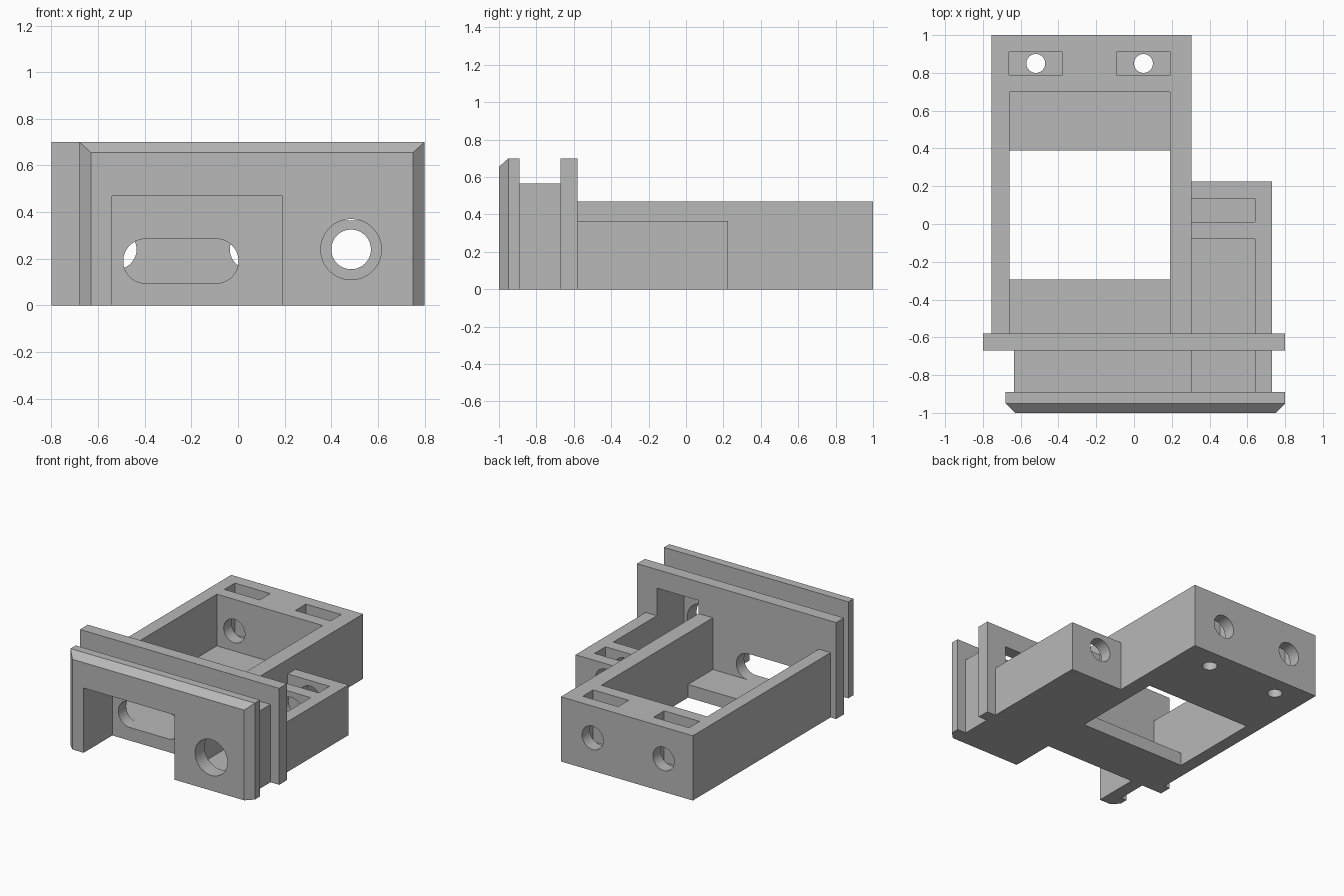
import bpy
import bmesh
import math
from mathutils import Matrix

if "Cube" in bpy.data.objects:
    bpy.data.objects.remove(bpy.data.objects["Cube"], do_unlink=True)

grey = bpy.data.materials.new("plain_grey")
grey.use_nodes = True
colour = (0.48, 0.48, 0.48, 1)
grey.diffuse_color = colour
grey.node_tree.nodes["Principled BSDF"].inputs["Base Color"].default_value = colour


def finish(bm, name):
    bmesh.ops.recalc_face_normals(bm, faces=bm.faces)
    mesh = bpy.data.meshes.new(name)
    bm.to_mesh(mesh)
    bm.free()
    mesh.materials.append(grey)
    ob = bpy.data.objects.new(name, mesh)
    bpy.context.collection.objects.link(ob)
    return ob


def box(name, x, y, z):
    """Box from (low, high) ranges on each axis."""
    bm = bmesh.new()
    bmesh.ops.create_cube(bm, size=1)
    for v in bm.verts:
        v.co = [r[0] if c < 0 else r[1] for c, r in zip(v.co, (x, y, z))]
    return finish(bm, name)


def rod(name, centre, radius, length, axis="Y", stretch=0):
    """Round cutter; stretch pulls it apart along x into a slot shape."""
    bm = bmesh.new()
    bmesh.ops.create_cone(bm, cap_ends=True, segments=64, radius1=radius,
                          radius2=radius, depth=length)
    for v in bm.verts:
        v.co.x += math.copysign(stretch, v.co.x)
    if axis == "Y":
        bm.transform(Matrix.Rotation(math.pi / 2, 4, "X"))
    bm.transform(Matrix.Translation(centre))
    return finish(bm, name)


def carve(part, cutters):
    """Subtract every cutter from the part, then discard the cutters."""
    bpy.context.view_layer.objects.active = part
    for cutter in cutters:
        cutter.hide_render = True
        mod = part.modifiers.new("cut", "BOOLEAN")
        mod.operation = "DIFFERENCE"
        mod.solver = "EXACT"
        mod.object = cutter
        bpy.ops.object.modifier_apply(modifier=mod.name)
        bpy.data.objects.remove(cutter, do_unlink=True)
    bpy.ops.object.select_all(action="DESELECT")
    part.select_set(True)
    bpy.ops.object.shade_smooth_by_angle(angle=math.radians(30))


FLOOR = 0.095
BORE_Z = 0.24
BORE_R = 0.085
SIDE_X = 0.485
BACK_XS = (-0.52, 0.05)


def front_recess():
    return box("recess_cutter", (-0.54, 0.19), (-1.1, -0.67), (-0.1, 0.47))


def side_channel():
    return box("channel_cutter", (0.305, 0.64), (-0.89, -0.08), (FLOOR, 0.565))


# Front plate with chamfered front edges on top and both sides
front_plate = box("front_plate", (-0.68, 0.80), (-0.95, -0.89), (0, 0.70))
bm = bmesh.new()
bm.from_mesh(front_plate.data)
front = min(bm.faces, key=lambda f: f.calc_center_median().y)
cap = bmesh.ops.extrude_face_region(bm, geom=[front])["geom"]
for v in (g for g in cap if isinstance(g, bmesh.types.BMVert)):
    v.co.y = -1
    v.co.x += 0.05 if v.co.x < 0 else -0.05
    if v.co.z > 0.5:
        v.co.z -= 0.045
bmesh.ops.delete(bm, geom=[front], context="FACES_ONLY")
bmesh.ops.recalc_face_normals(bm, faces=bm.faces)
bm.to_mesh(front_plate.data)
bm.free()
carve(front_plate, [front_recess(),
                    rod("bore_cutter", (SIDE_X, -0.95, BORE_Z), 0.13, 0.4)])

# Narrower neck between the two plates
neck = box("neck", (-0.635, 0.73), (-0.89, -0.67), (0, 0.565))
neck_channel = box("channel_cutter", (0.305, 0.64), (-1, -0.5), (FLOOR, 0.7))
neck_recess = box("recess_cutter", (-0.54, 0.19), (-1.1, -0.5), (-0.1, 0.47))
carve(neck, [neck_recess, neck_channel])

# Rear plate with a rounded slot and a square window
rear_plate = box("rear_plate", (-0.80, 0.80), (-0.67, -0.58), (0, 0.70))
carve(rear_plate, [rod("slot_cutter", (-0.245, -0.62, 0.19), 0.095, 0.4,
                       stretch=0.152),
                   side_channel()])

# Open tray with a floor opening, nut pockets and screw holes in the back wall
tray = box("tray", (-0.755, 0.305), (-0.58, 1), (0, 0.47))
cuts = [box("well_cutter", (-0.66, 0.19), (-0.7, 0.70), (FLOOR, 0.6)),
        box("opening_cutter", (-0.66, 0.19), (-0.295, 0.39), (-0.1, 0.3))]
for x in BACK_XS:
    cuts += [box("pocket_cutter", (x - 0.142, x + 0.142), (0.79, 0.91), (FLOOR, 0.6)),
             rod("screw_cutter", (x, 0.85, BORE_Z), BORE_R, 0.6),
             rod("drain_cutter", (x, 0.85, 0), 0.05, 0.3, axis="Z")]
carve(tray, cuts)

# Side block with a channel, a nut pocket and a bore along its length
side_block = box("side_block", (0.305, 0.73), (-0.58, 0.225), (0, 0.365))
carve(side_block, [
    box("channel_cutter", (0.2, 0.64), (-0.7, -0.08), (FLOOR, 0.6)),
    box("pocket_cutter", (0.2, 0.64), (0.01, 0.135), (FLOOR, 0.6)),
    rod("bore_cutter", (SIDE_X, 0.1, BORE_Z), BORE_R, 0.6)])
